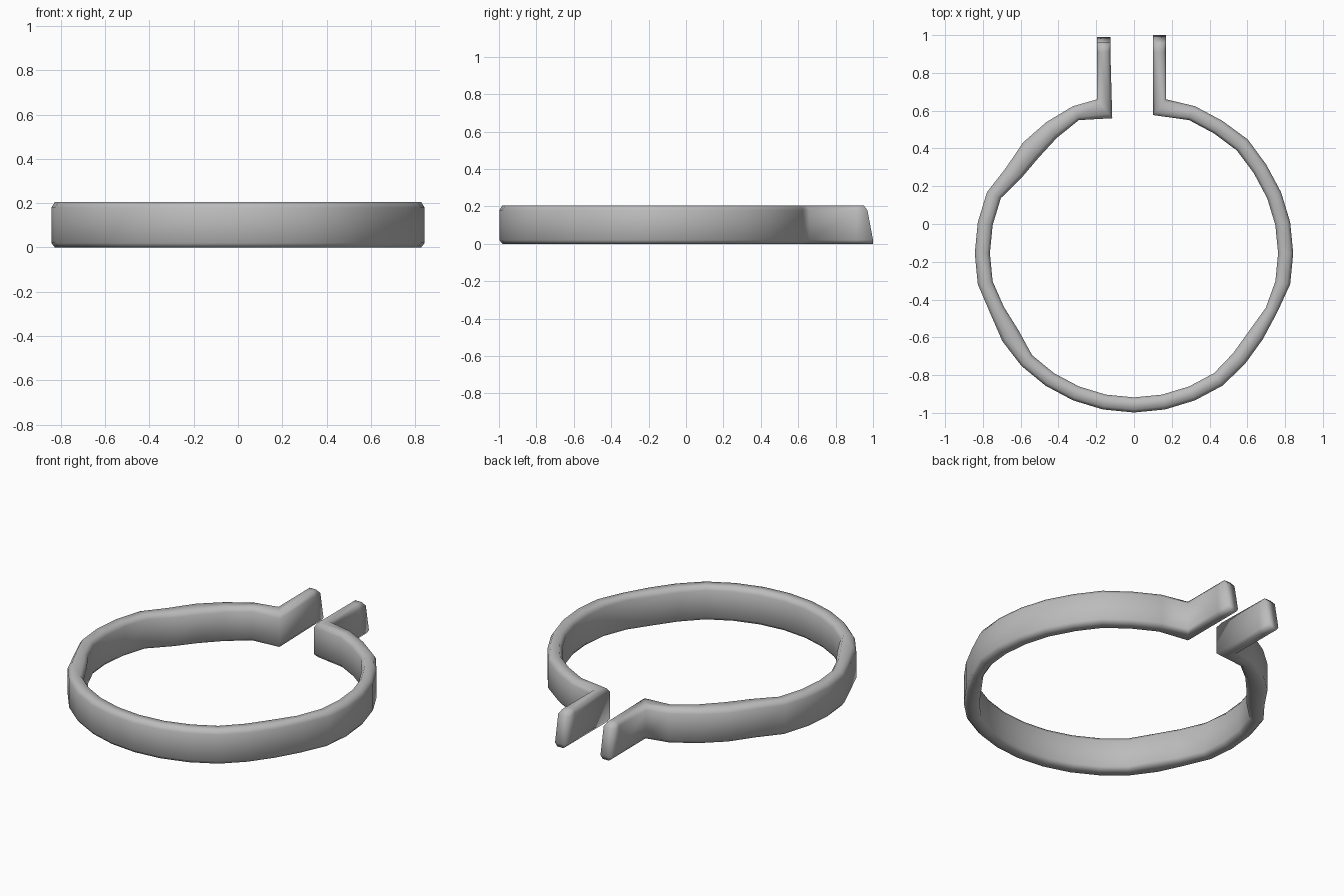
import bpy, bmesh, math
from mathutils import Vector

cube = bpy.data.objects.get("Cube")
if cube:
    bpy.data.objects.remove(cube, do_unlink=True)

# Plain grey material
grey = bpy.data.materials.new("plain_grey")
grey.use_nodes = True
grey.diffuse_color = (0.5, 0.5, 0.5, 1)
bsdf = next(n for n in grey.node_tree.nodes if n.type == 'BSDF_PRINCIPLED')
bsdf.inputs["Base Color"].default_value = grey.diffuse_color

CENTRE = Vector((0, -0.155))
STEP = math.radians(11.25)
OUTER, INNER = 0.843, 0.763
# Hand-shaped unevenness of the band: step -> (outer radius, inner radius)
DENTS = {-13: (0.835, 0.735), -12: (0.83, 0.715), -11: (0.815, 0.717),
         -6: (0.825, 0.745), -5: (0.838, 0.735), 4: (0.83, 0.745),
         5: (0.82, 0.735), 6: (0.82, 0.755), 12: (0.852, 0.77)}
# Section rows: height, inset towards the middle, how far the arm tip slopes back
ROWS = [(0.0, 0.2, 0.0), (0.02, 0, 0.0), (0.18, 0, 0.03), (0.205, 0.2, 0.05)]


def arc_station(i):
    ro, ri = DENTS.get(i, (OUTER, INNER))
    d = Vector((math.sin(i * STEP), -math.cos(i * STEP)))
    return CENTRE + d * ro, CENTRE + d * ri, 0


def arm_stations(out_x, in_x, root_in, tip_y):
    """Corner where the band turns, then the straight arm to its tip."""
    return [(Vector((out_x, 0.66)), Vector(root_in), 0),
            (Vector((out_x, 0.91)), Vector((in_x, 0.91)), 0),
            (Vector((out_x, tip_y)), Vector((in_x, tip_y)), 1)]


left_arm = arm_stations(0.17, 0.1, (0.1, 0.577), 1.0)
right_arm = arm_stations(-0.195, -0.125, (-0.115, 0.56), 0.99)
stations = right_arm[::-1] + [arc_station(i) for i in range(-14, 15)] + left_arm

# Sweep the rounded rectangular section along the stations
bm = bmesh.new()
rings = []
for outer, inner, tip in stations:
    ring = []
    for a, b, rows in ((outer, inner, ROWS), (inner, outer, ROWS[::-1])):
        for z, inset, slope in rows:
            p = a.lerp(b, inset)
            ring.append(bm.verts.new((p.x, p.y - slope * tip, z)))
    rings.append(ring)

n = len(rings[0])
for r, s in zip(rings, rings[1:]):
    for k in range(n):
        m = (k + 1) % n
        bm.faces.new((r[k], r[m], s[m], s[k]))
# Close the arm tips with strips of quads
for ring in (rings[0], rings[-1]):
    for k in range(len(ROWS) - 1):
        bm.faces.new((ring[k], ring[k + 1], ring[n - 2 - k], ring[n - 1 - k]))

bmesh.ops.recalc_face_normals(bm, faces=bm.faces)
for f in bm.faces:
    f.smooth = True
mesh = bpy.data.meshes.new("clamp_band")
bm.to_mesh(mesh)
bm.free()
mesh.materials.append(grey)
band = bpy.data.objects.new("clamp_band", mesh)
bpy.context.collection.objects.link(band)
